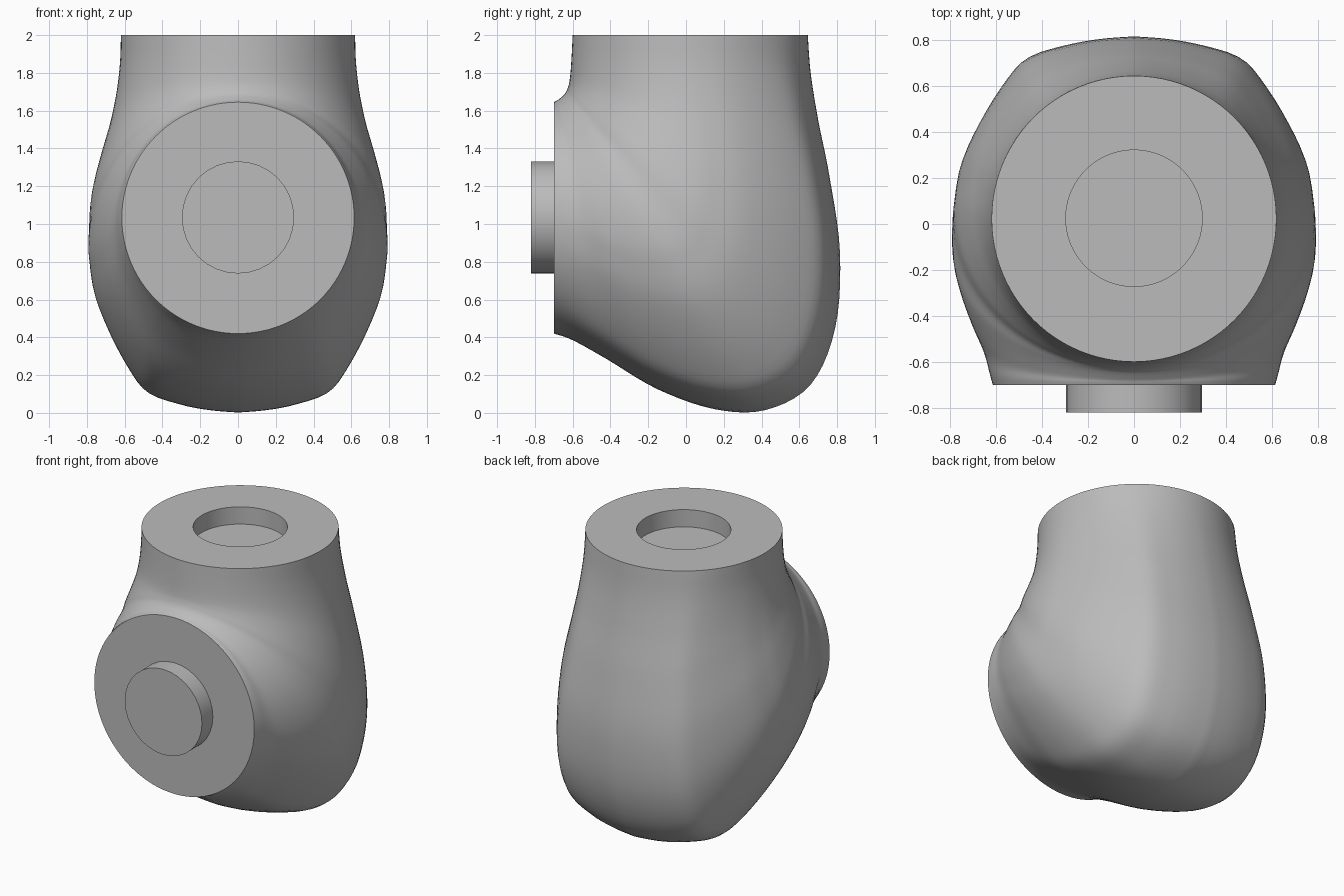
import bpy
import bmesh
import math
from mathutils import Vector

default = bpy.data.objects.get("Cube")
if default:
    bpy.data.objects.remove(default, do_unlink=True)

SIDES = 96      # points around each cross-section
STEPS = 5       # smooth steps between two stations


def make_material(name, colour):
    mat = bpy.data.materials.new(name)
    mat.use_nodes = True
    mat.diffuse_color = colour
    mat.node_tree.nodes["Principled BSDF"].inputs["Base Color"].default_value = colour
    return mat


def spline(points, index, t):
    """Catmull-Rom interpolation between points[index] and the next one."""
    last = len(points) - 1
    a, b, c, d = (points[min(max(index + k, 0), last)] for k in (-1, 0, 1, 2))
    return [
        q + (r - p) * t / 2
        + (p - 2.5 * q + 2 * r - s / 2) * t ** 2
        + (1.5 * (q - r) + (s - p) / 2) * t ** 3
        for p, q, r, s in zip(a, b, c, d)
    ]


def smooth_path(points, steps):
    path = [spline(points, i, k / steps)
            for i in range(len(points) - 1) for k in range(steps)]
    return path + [list(points[-1])]


def finish(bm, name, mat):
    bmesh.ops.recalc_face_normals(bm, faces=bm.faces)
    mesh = bpy.data.meshes.new(name)
    bm.to_mesh(mesh)
    bm.free()
    obj = bpy.data.objects.new(name, mesh)
    bpy.context.collection.objects.link(obj)
    mesh.materials.append(mat)
    bpy.ops.object.select_all(action="DESELECT")
    obj.select_set(True)
    bpy.context.view_layer.objects.active = obj
    bpy.ops.object.shade_smooth_by_angle(angle=math.radians(40))
    return obj


# Stations along the bend: inner y, inner z, outer y, outer z, half width
stations = [
    (-.60, 2.0, .645, 2.0, .62),
    (-.605, 1.9, .66, 1.8, .625),
    (-.61, 1.82, .70, 1.55, .645),
    (-.615, 1.77, .76, 1.25, .68),
    (-.62, 1.74, .815, .85, .735),
    (-.628, 1.715, .79, .45, .78),
    (-.635, 1.70, .66, .15, .79),
    (-.645, 1.685, .42, .015, .79),
    (-.655, 1.675, .15, .02, .76),
    (-.667, 1.665, -.15, .125, .71),
    (-.68, 1.655, -.42, .285, .655),
    (-.69, 1.65, -.6, .385, .63),
    (-.70, 1.645, -.70, .42, .615),
]

# Quarter outline of the outer side at the bend: reach, width
outer_quarter = [(0, 1), (.25, .965), (.49, .87), (.73, .735),
                 (.88, .61), (.95, .4), (.985, .2), (1, 0)]


def outer_point(angle):
    """Point of the boxy outline at an angle measured from the outer tip."""
    f = (1 - angle / (math.pi / 2)) * (len(outer_quarter) - 1)
    i = min(int(f), len(outer_quarter) - 2)
    return spline(outer_quarter, i, f - i)


def section(station, boxiness):
    iy, iz, oy, oz, width = station
    inner, outer = Vector((0, iy, iz)), Vector((0, oy, oz))
    middle, reach = (inner + outer) / 2, (outer - inner) / 2
    ring = []
    for k in range(SIDES):
        a = 2 * math.pi * k / SIDES
        along, across = math.cos(a), math.sin(a)
        if along > 0:
            fold = abs(a if a < math.pi else a - 2 * math.pi)
            box_along, box_across = outer_point(fold)
            along += (box_along - along) * boxiness
            across += (math.copysign(box_across, across) - across) * boxiness
        ring.append(middle + reach * along + Vector((width * across, 0, 0)))
    return ring


def circle(z, radius, y):
    return [Vector((radius * math.sin(2 * math.pi * k / SIDES),
                    y + radius * math.cos(2 * math.pi * k / SIDES), z))
            for k in range(SIDES)]


grey = make_material("plain_grey", (.5, .5, .5, 1))

# Elbow body with a round blind socket in its top face
path = smooth_path(stations, STEPS)
rings = [circle(1.88, .297, .025), circle(2, .297, .025)]
for n, station in enumerate(path):
    bend = math.sin(math.pi * n / (len(path) - 1))
    rings.append(section(station, max(bend, 0)))

bm = bmesh.new()
loops = [[bm.verts.new(p) for p in ring] for ring in rings]
for low, high in zip(loops, loops[1:]):
    for k in range(SIDES):
        n = (k + 1) % SIDES
        bm.faces.new((low[k], low[n], high[n], high[k]))
bm.faces.new(loops[0])
bm.faces.new(loops[-1])
finish(bm, "elbow_body", grey)

# Round peg on the front face
bm = bmesh.new()
bmesh.ops.create_cone(bm, cap_ends=True, segments=32, radius1=.297,
                      radius2=.297, depth=.14)
peg = finish(bm, "front_peg", grey)
peg.rotation_euler.x = math.pi / 2
peg.location = (0, -.75, 1.035)
